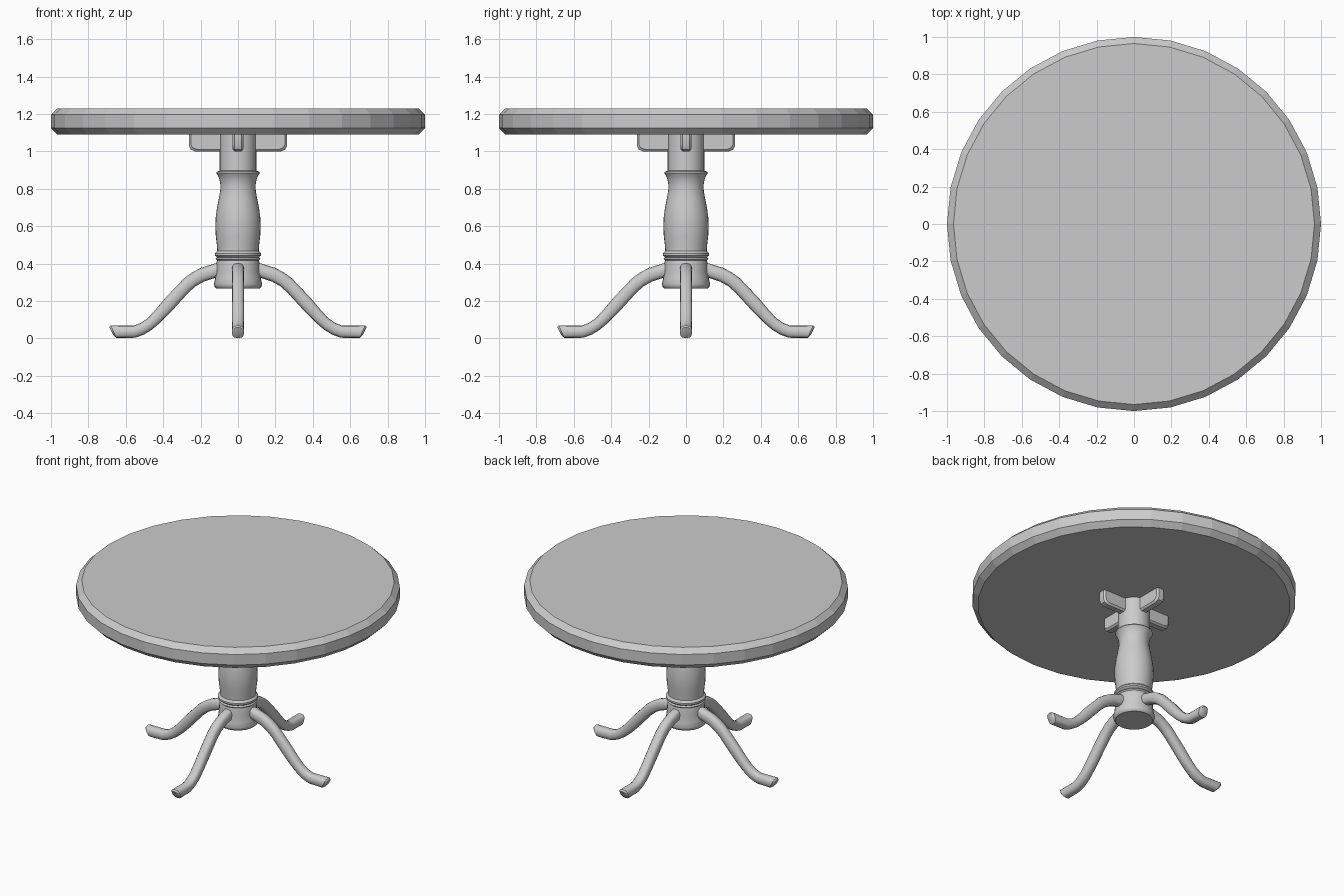
import bpy, bmesh, math
from mathutils import Matrix

if "Cube" in bpy.data.objects:
    bpy.data.objects.remove(bpy.data.objects["Cube"])


def make_object(name, bm, smooth_angle=None):
    bmesh.ops.recalc_face_normals(bm, faces=bm.faces)
    mesh = bpy.data.meshes.new(name)
    bm.to_mesh(mesh)
    bm.free()
    obj = bpy.data.objects.new(name, mesh)
    bpy.context.collection.objects.link(obj)
    if smooth_angle:
        bpy.ops.object.select_all(action='DESELECT')
        obj.select_set(True)
        bpy.context.view_layer.objects.active = obj
        bpy.ops.object.shade_smooth_by_angle(angle=math.radians(smooth_angle))
    return obj


def skin(bm, rings):
    """Bridge a list of equal point rings and cap both ends."""
    loops = [[bm.verts.new(p) for p in ring] for ring in rings]
    n = len(loops[0])
    for a, b in zip(loops, loops[1:]):
        for i in range(n):
            j = (i + 1) % n
            bm.faces.new((a[i], a[j], b[j], b[i]))
    bm.faces.new(loops[0])
    bm.faces.new(loops[-1])


def turned(name, profile, sides=32, smooth_angle=None):
    angles = [2 * math.pi * i / sides for i in range(sides)]
    bm = bmesh.new()
    skin(bm, [[(r * math.cos(a), r * math.sin(a), z) for a in angles]
              for r, z in profile])
    return make_object(name, bm, smooth_angle)


# Round top with chamfered rim
turned("table_top", [(.965, 1.09), (1, 1.125), (1, 1.197), (.965, 1.23)])

# Turned pedestal
turned("pedestal", [
    (.115, .267), (.124, .275), (.129, .29), (.122, .32), (.117, .36),
    (.115, .405), (.112, .418), (.120, .426), (.112, .434), (.124, .444),
    (.124, .455), (.111, .468), (.113, .50), (.119, .55), (.121, .60),
    (.119, .65), (.112, .70), (.102, .75), (.095, .79), (.094, .82),
    (.099, .85), (.108, .872), (.116, .884), (.112, .892), (.098, .897),
    (.098, 1.095)], smooth_angle=40)

# Curved legs: lower and upper outline point (distance, height), half width
stations = [
    (.05, .33, .05, .405, .033), (.12, .325, .12, .402, .033),
    (.18, .305, .20, .377, .033), (.225, .28, .245, .353, .033),
    (.265, .245, .288, .322, .033), (.36, .14, .39, .215, .033),
    (.41, .09, .44, .155, .033), (.46, .047, .485, .107, .033),
    (.505, .02, .52, .083, .033), (.55, .004, .555, .069, .033),
    (.65, .002, .68, .07, .033), (.668, .02, .688, .06, .022)]


def soft(v):
    return math.copysign(abs(v) ** .75, v)


def leg(name, turn):
    bm = bmesh.new()
    rings = []
    for x0, z0, x1, z1, w in stations:
        ring = []
        for i in range(12):
            a = 2 * math.pi * i / 12
            t = .5 + .5 * soft(math.sin(a))
            ring.append((x0 + (x1 - x0) * t, w * soft(math.cos(a)),
                         z0 + (z1 - z0) * t))
        rings.append(ring)
    skin(bm, rings)
    bm.transform(Matrix.Rotation(turn, 4, 'Z'))
    make_object(name, bm, 40)


# Crossed support rails under the top, rounded at the lower corners
def rail(name, turn):
    outline = [(-.262, 1.095), (-.262, 1.03), (-.253, 1.01), (-.23, 1.0),
               (.23, 1.0), (.253, 1.01), (.262, 1.03), (.262, 1.095)]

    def ring(y, inset):
        return [(x - math.copysign(inset, x), y,
                 z + inset * (z < 1.09) * (1.095 - z) / .095)
                for x, z in outline]
    bm = bmesh.new()
    skin(bm, [ring(-.029, .011), ring(-.018, 0), ring(.018, 0), ring(.029, .011)])
    bm.transform(Matrix.Rotation(turn, 4, 'Z'))
    make_object(name, bm, 35)


for k, side in enumerate(("right", "back", "left", "front")):
    leg(side + "_leg", k * math.pi / 2)
rail("support_rail_wide", 0)
rail("support_rail_deep", math.pi / 2)
